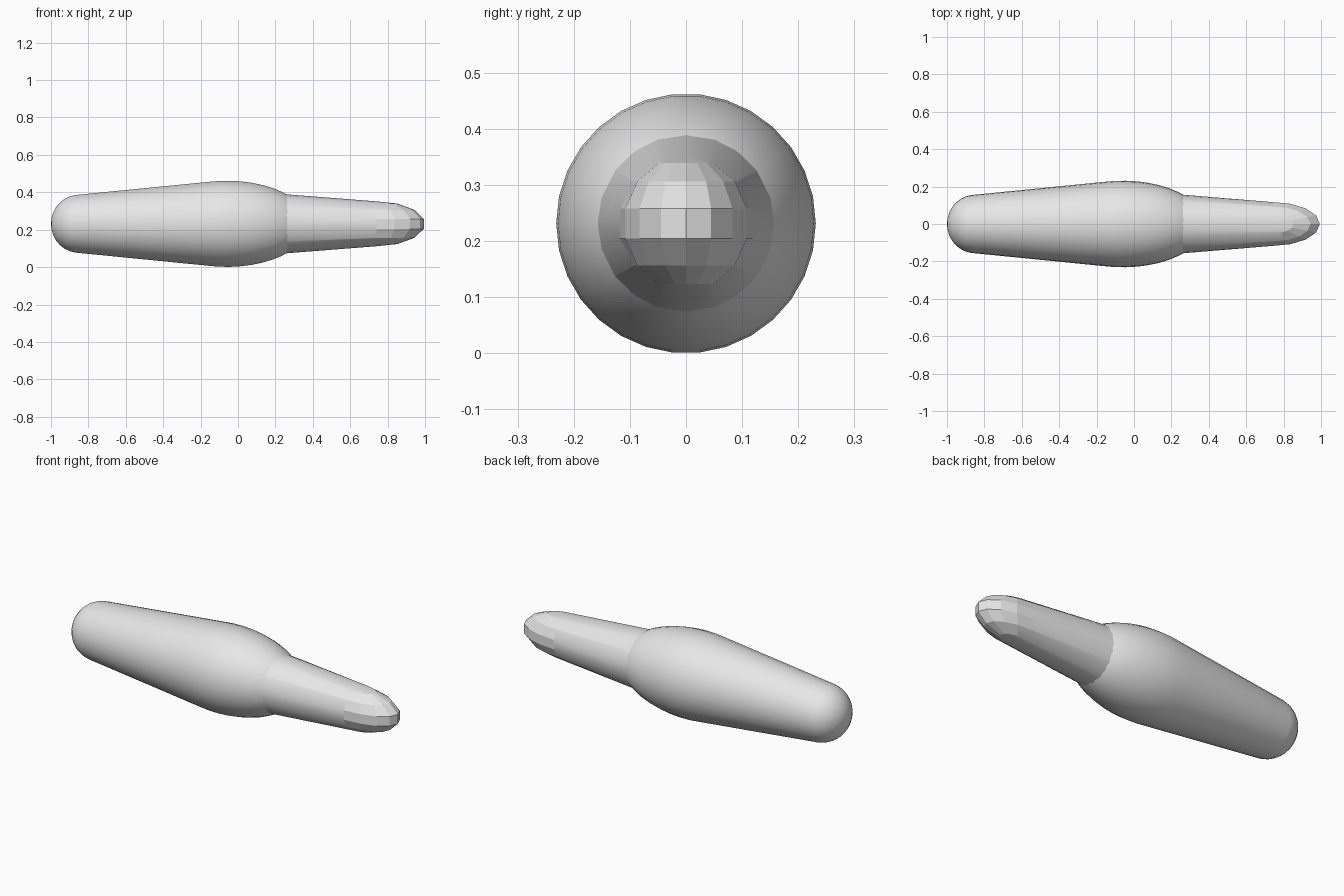
import bpy, bmesh, math
from math import sin, cos, pi
from mathutils import Matrix, Vector

cube = bpy.data.objects.get("Cube")
if cube:
    bpy.data.objects.remove(cube, do_unlink=True)

AXIS_Z = 0.2315

grey = bpy.data.materials.new("plain_grey")
grey.use_nodes = True
grey.diffuse_color = (0.8, 0.8, 0.8, 1)
grey.node_tree.nodes["Principled BSDF"].inputs["Base Color"].default_value = (0.8, 0.8, 0.8, 1)


def finish(bm, name, angle):
    bmesh.ops.recalc_face_normals(bm, faces=bm.faces[:])
    mesh = bpy.data.meshes.new(name)
    bm.to_mesh(mesh)
    bm.free()
    mesh.materials.append(grey)
    obj = bpy.data.objects.new(name, mesh)
    bpy.context.collection.objects.link(obj)
    bpy.ops.object.select_all(action='DESELECT')
    obj.select_set(True)
    bpy.context.view_layer.objects.active = obj
    bpy.ops.object.shade_smooth_by_angle(angle=math.radians(angle))
    return obj


def ring(bm, x, r, sides):
    return [bm.verts.new((x, r * cos(2 * pi * i / sides),
                          AXIS_Z + r * sin(2 * pi * i / sides))) for i in range(sides)]


# Main body: rounded rear, widening taper, bulging middle
SIDES = 30
profile = []
for i in range(1, 8):
    a = i * pi / 2 / 7.6
    profile.append((-0.85 - 0.15 * cos(a), 0.156 * sin(a)))
for i in range(13):
    a = math.radians(104 - 8 * i)
    profile.append((-0.06 + 0.44 * cos(a), 0.2315 * sin(a)))
bm = bmesh.new()
rings = [ring(bm, x, r, SIDES) for x, r in profile]
for a, b in zip(rings, rings[1:]):
    for i in range(SIDES):
        j = (i + 1) % SIDES
        bm.faces.new((a[i], a[j], b[j], b[i]))
tail = bm.verts.new((-1, 0, AXIS_Z))
for i in range(SIDES):
    bm.faces.new((tail, rings[0][(i + 1) % SIDES], rings[0][i]))
bm.faces.new(rings[-1])
finish(bm, "main_body", 40)

# Front section: tapered skin stretched from a rear ring to a faceted nose
bm = bmesh.new()
place = Matrix.Translation(Vector((0.74, 0, AXIS_Z))) @ Matrix.Diagonal((0.26, 0.12, 0.12, 1))
bmesh.ops.create_uvsphere(bm, u_segments=16, v_segments=7, radius=1, matrix=place)
back = [v for v in bm.verts if v.co.x < 0.73]
bmesh.ops.delete(bm, geom=back, context='VERTS')
ring(bm, 0.1, 0.17, 20)
hull = bmesh.ops.convex_hull(bm, input=bm.verts[:], use_existing_faces=False)
loose = [g for g in hull["geom_interior"] if isinstance(g, bmesh.types.BMVert)]
bmesh.ops.delete(bm, geom=loose, context='VERTS')
finish(bm, "front_section", 30)
